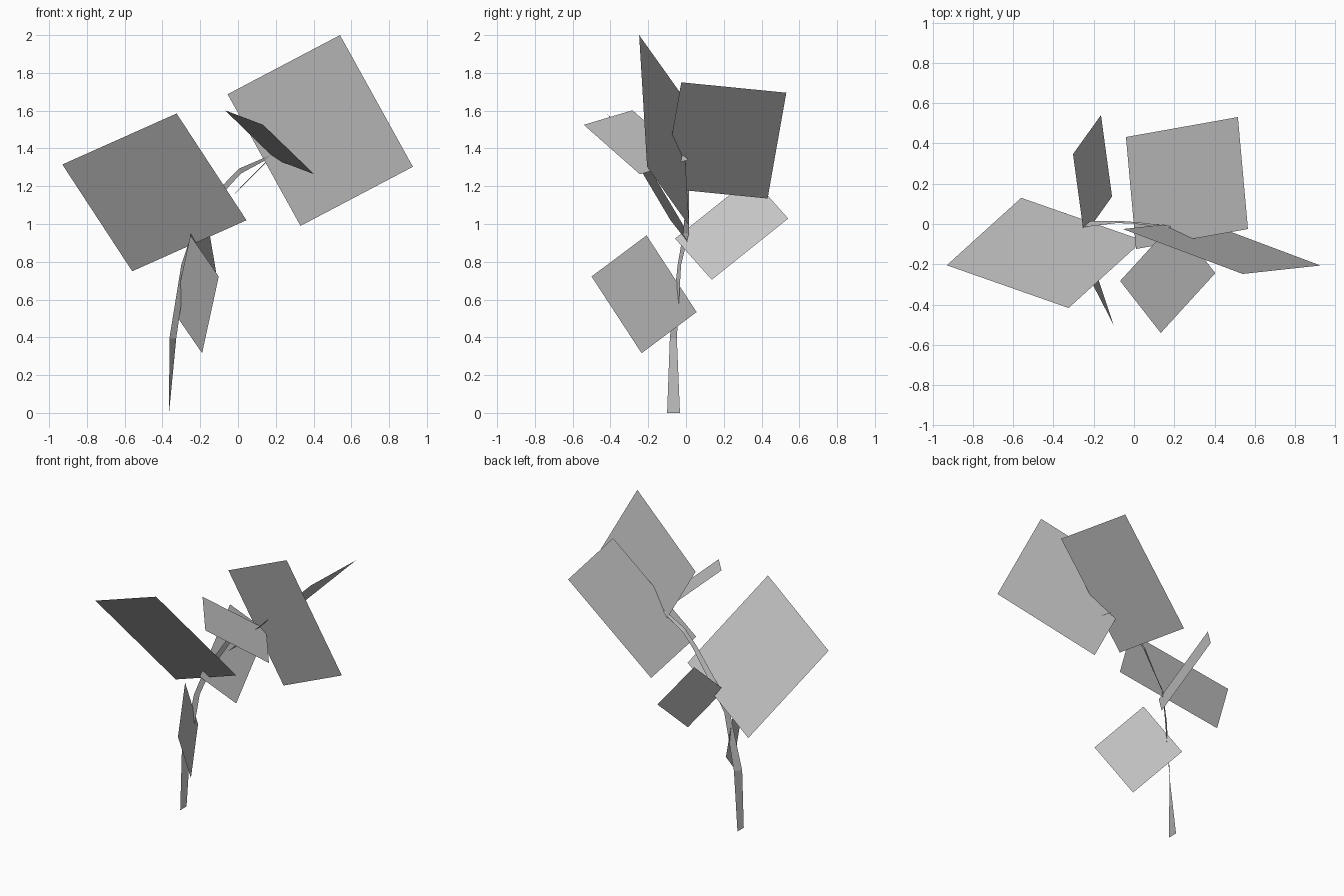
import bpy
from mathutils import Vector

# Remove only the default cube
default_cube = bpy.data.objects.get("Cube")
if default_cube:
    bpy.data.objects.remove(default_cube, do_unlink=True)

# Single flat colour
grey = bpy.data.materials.new("plain_grey")
grey.use_nodes = True
colour = (0.55, 0.55, 0.55, 1)
grey.diffuse_color = colour
shader = next(n for n in grey.node_tree.nodes if n.type == "BSDF_PRINCIPLED")
shader.inputs["Base Color"].default_value = colour


def make_object(name, points, faces):
    mesh = bpy.data.meshes.new(name)
    mesh.from_pydata([tuple(p) for p in points], [], faces)
    mesh.materials.append(grey)
    mesh.update()
    obj = bpy.data.objects.new(name, mesh)
    bpy.context.scene.collection.objects.link(obj)
    return obj


def leaf_card(name, side_a, middle, side_b):
    """Flat parallelogram leaf from three neighbouring corners."""
    a, m, b = Vector(side_a), Vector(middle), Vector(side_b)
    return make_object(name, [a, m, b, a + b - m], [(0, 1, 2, 3)])


def ribbon(name, stations):
    """Flat twisting strip through stations of (centre, width vector)."""
    points = []
    for centre, width in stations:
        c, half = Vector(centre), Vector(width) / 2
        points += [c - half, c + half]
    faces = [(2 * i, 2 * i + 1, 2 * i + 3, 2 * i + 2)
             for i in range(len(stations) - 1)]
    return make_object(name, points, faces)


# Leaves
leaf_card("large_right_leaf",
          (-0.56, 0.13, 0.75), (-0.93, -0.205, 1.315), (-0.325, -0.417, 1.585))
leaf_card("large_left_leaf",
          (-0.055, -0.025, 1.687), (0.54, -0.248, 2), (0.926, -0.206, 1.303))
leaf_card("large_back_leaf",
          (-0.04, 0.432, 1.135), (0.516, 0.531, 1.695), (0.566, -0.025, 1.75))
leaf_card("middle_back_leaf",
          (-0.303, 0.347, 1.247), (-0.164, 0.541, 1.029), (-0.109, 0.136, 0.705))
leaf_card("small_front_leaf",
          (-0.069, -0.283, 1.602), (0.133, -0.541, 1.525), (0.404, -0.244, 1.263))
leaf_card("lower_front_leaf",
          (-0.252, -0.209, 0.94), (-0.102, -0.5, 0.722), (-0.19, -0.235, 0.316))

# Bent, twisting stem that narrows towards its top
ribbon("stem", [
    ((-0.365, -0.066, 0), (0, 0.068, 0)),
    ((-0.345, -0.067, 0.395), (0.036, 0.037, 0)),
    ((-0.285, -0.035, 0.785), (0.03, 0.018, 0)),
    ((-0.23, 0, 0.95), (0.03, 0.03, 0)),
    ((-0.075, 0.01, 1.19), (0.02, 0.01, -0.02)),
    ((0.01, 0.005, 1.28), (0.012, 0.008, -0.025)),
    ((0.175, -0.015, 1.36), (0.005, 0.01, -0.01)),
])
